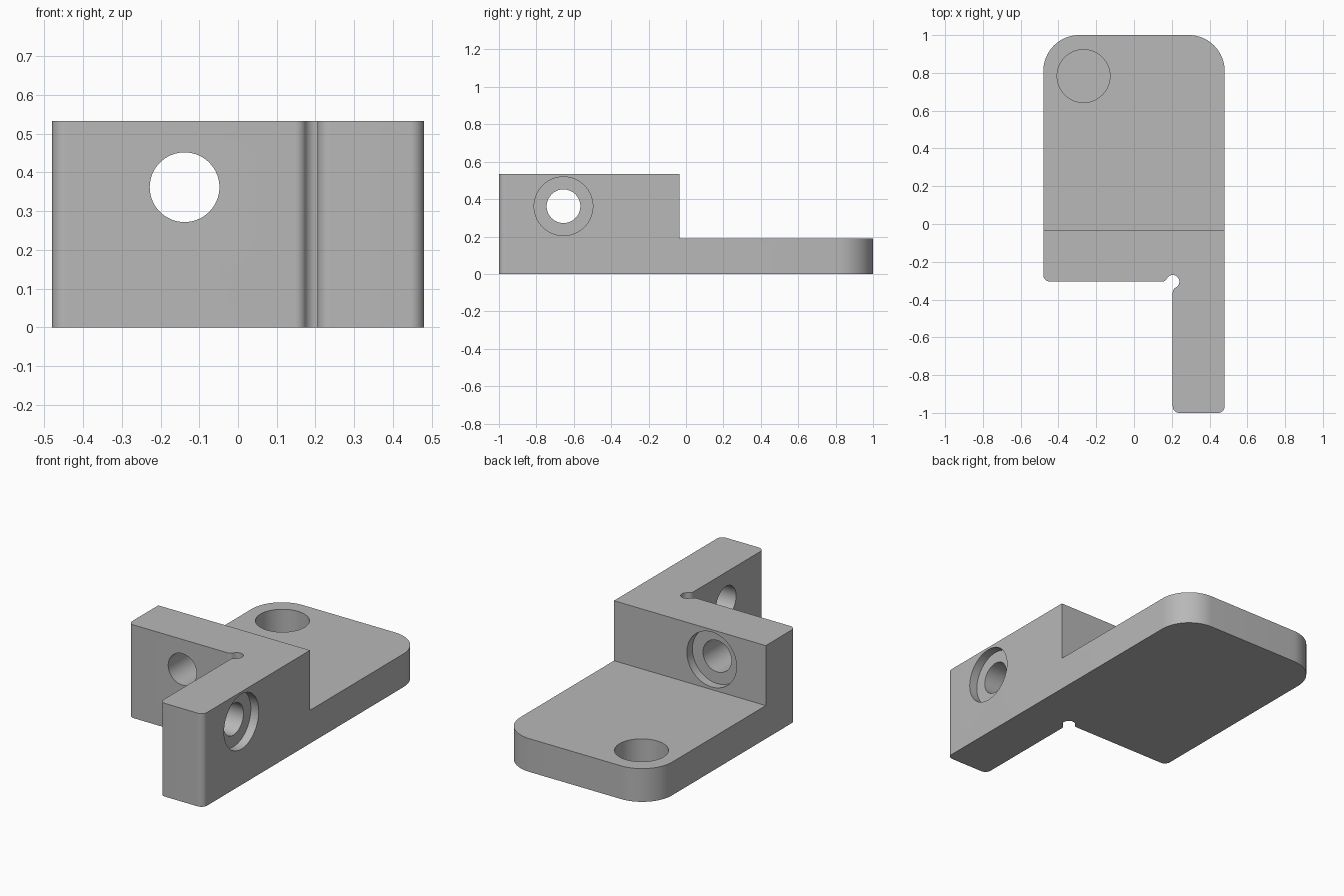
import bpy, bmesh
from math import radians, degrees, sin, cos, atan2, sqrt
from mathutils import Vector, Matrix

cube = bpy.data.objects.get("Cube")
if cube:
    bpy.data.objects.remove(cube, do_unlink=True)

# Main dimensions
HALF_W = 0.48
HEIGHT = 0.533
PLATE_TOP = 0.19
WALL_BACK, WALL_FRONT = -0.035, -0.305
LEG_X = 0.205
HOLE_Z = 0.362
EDGE_R, PLATE_R, RELIEF_R, BLEND_R = 0.035, 0.19, 0.035, 0.03

grey = bpy.data.materials.new("grey")
grey.use_nodes = True
grey.diffuse_color = (0.48, 0.48, 0.48, 1)
grey.node_tree.nodes["Principled BSDF"].inputs["Base Color"].default_value = grey.diffuse_color


def make_object(name, bm):
    bmesh.ops.recalc_face_normals(bm, faces=bm.faces)
    mesh = bpy.data.meshes.new(name)
    bm.to_mesh(mesh)
    bm.free()
    mesh.materials.append(grey)
    obj = bpy.data.objects.new(name, mesh)
    bpy.context.collection.objects.link(obj)
    return obj


def arc(cx, cy, r, start, end, steps=12):
    angles = [radians(start + (end - start) * i / steps) for i in range(steps + 1)]
    return [(cx + r * cos(a), cy + r * sin(a)) for a in angles]


def box(name, low, high):
    low, high = Vector(low), Vector(high)
    bm = bmesh.new()
    bmesh.ops.create_cube(bm, size=1)
    for v in bm.verts:
        v.co = (low + high) / 2 + v.co * (high - low)
    return make_object(name, bm)


def rod(name, start, end, r):
    start, end = Vector(start), Vector(end)
    axis = end - start
    place = Matrix.Translation((start + end) / 2) @ axis.to_track_quat('Z', 'Y').to_matrix().to_4x4()
    bm = bmesh.new()
    bmesh.ops.create_cone(bm, cap_ends=True, segments=64, radius1=r, radius2=r,
                          depth=axis.length, matrix=place)
    return make_object(name, bm)


# Outline: rounded plate, leg, and a blended round relief in the inner corner
d = sqrt((RELIEF_R + BLEND_R) ** 2 - BLEND_R ** 2)
tilt = degrees(atan2(BLEND_R, d))
outline = (
    arc(HALF_W - EDGE_R, -1 + EDGE_R, EDGE_R, -90, 0)
    + arc(HALF_W - PLATE_R, 1 - PLATE_R, PLATE_R, 0, 90, 20)
    + arc(-HALF_W + PLATE_R, 1 - PLATE_R, PLATE_R, 90, 180, 20)
    + arc(-HALF_W + EDGE_R, WALL_FRONT + EDGE_R, EDGE_R, 180, 270)
    + arc(LEG_X - d, WALL_FRONT + BLEND_R, BLEND_R, -90, -tilt)
    + arc(LEG_X, WALL_FRONT, RELIEF_R, 180 - tilt, tilt - 90, 24)[1:-1]
    + arc(LEG_X + BLEND_R, WALL_FRONT - d, BLEND_R, 90 + tilt, 180)
    + arc(LEG_X + EDGE_R, -1 + EDGE_R, EDGE_R, 180, 270)
)
bm = bmesh.new()
base = bm.faces.new([bm.verts.new((x, y, 0)) for x, y in outline])
top = bmesh.ops.extrude_face_region(bm, geom=[base])["geom"]
bmesh.ops.translate(bm, vec=(0, 0, HEIGHT),
                    verts=[g for g in top if isinstance(g, bmesh.types.BMVert)])
bracket = make_object("angle_bracket", bm)

# Step, plate pocket, and the two counterbored bolt holes
BORE_R, SINK_R, SINK_DEPTH = 0.09, 0.157, 0.05
wall_x, leg_y = -0.138, -0.655
cutters = [
    box("step_cutter", (-1, WALL_BACK, PLATE_TOP), (1, 2, 1)),
    rod("pocket_cutter", (-0.267, 0.783, 0.02), (-0.267, 0.783, 0.4), 0.14),
    rod("wall_bore_cutter", (wall_x, -0.5, HOLE_Z), (wall_x, 0.1, HOLE_Z), BORE_R),
    rod("wall_sink_cutter", (wall_x, WALL_BACK - SINK_DEPTH, HOLE_Z), (wall_x, 0.1, HOLE_Z), SINK_R),
    rod("leg_bore_cutter", (0, leg_y, HOLE_Z), (0.7, leg_y, HOLE_Z), BORE_R),
    rod("leg_sink_cutter", (HALF_W - SINK_DEPTH, leg_y, HOLE_Z), (0.7, leg_y, HOLE_Z), SINK_R),
]
bpy.ops.object.select_all(action='DESELECT')
bracket.select_set(True)
bpy.context.view_layer.objects.active = bracket
for cutter in cutters:
    cutter.hide_render = True
    mod = bracket.modifiers.new(cutter.name, 'BOOLEAN')
    mod.operation = 'DIFFERENCE'
    mod.solver = 'EXACT'
    mod.object = cutter
    bpy.ops.object.modifier_apply(modifier=mod.name)
    bpy.data.objects.remove(cutter, do_unlink=True)

bpy.ops.object.shade_smooth_by_angle(angle=radians(30))
